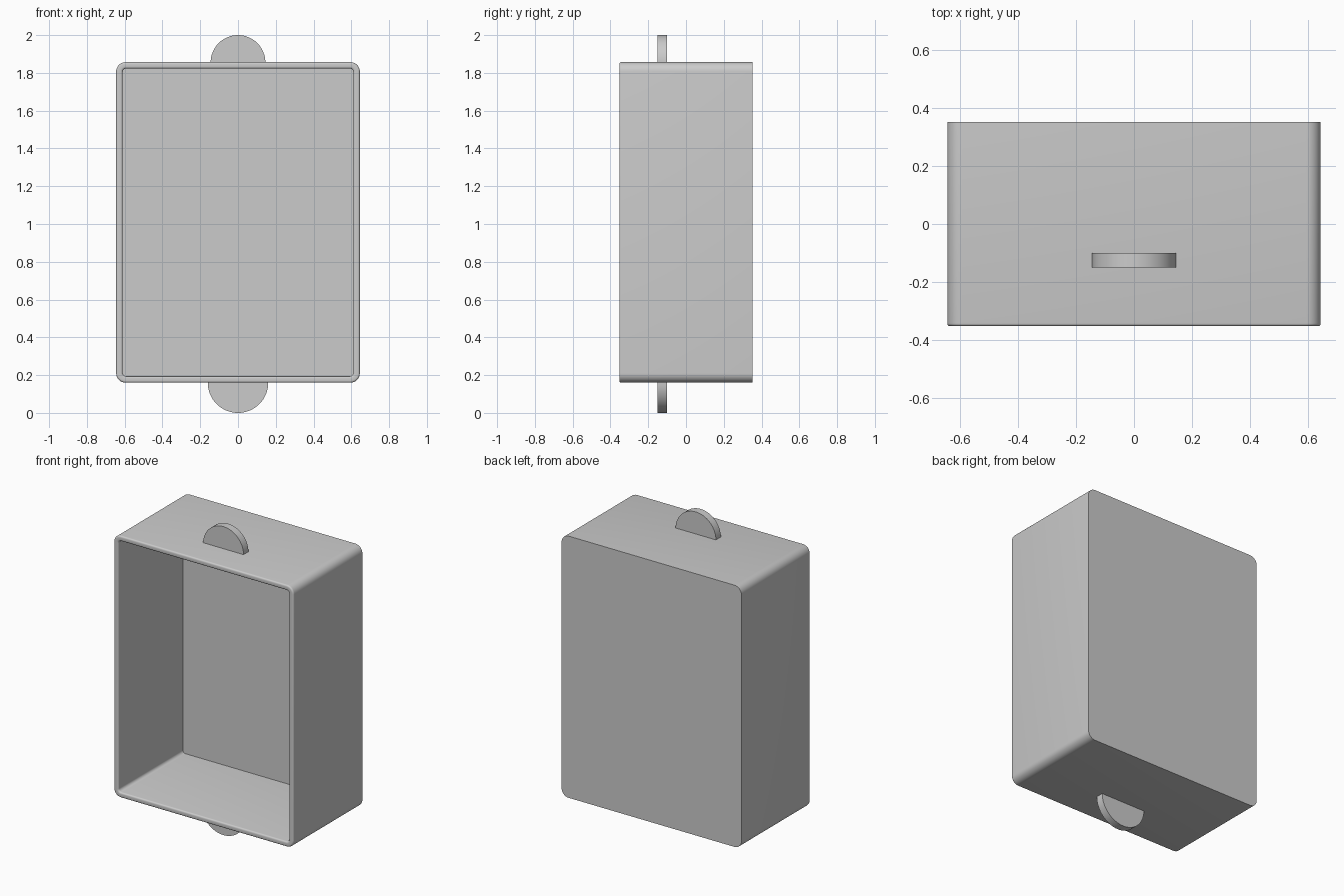
import bpy, bmesh
from math import sin, cos, pi, radians

cube = bpy.data.objects.get("Cube")
if cube:
    bpy.data.objects.remove(cube, do_unlink=True)

GREY = (0.6, 0.6, 0.6, 1)
mat = bpy.data.materials.new("plain grey")
mat.use_nodes = True
mat.diffuse_color = GREY
mat.node_tree.nodes["Principled BSDF"].inputs["Base Color"].default_value = GREY

HALF_W, HALF_D = 0.645, 0.353
BOTTOM, TOP = 0.16, 1.857
WALL, BACK, ROUND, RADIUS = 0.034, 0.045, 0.01, 0.05


def rounded_outline(inset, steps=8):
    """Rounded rectangle in x and z, pulled in by inset."""
    r = max(RADIUS - inset, 0.02)
    w = HALF_W - inset - r
    h = (TOP - BOTTOM) / 2 - inset - r
    mid = (TOP + BOTTOM) / 2
    points = []
    for i, (sx, sz) in enumerate([(1, 1), (-1, 1), (-1, -1), (1, -1)]):
        for k in range(steps + 1):
            a = (i + k / steps) * pi / 2
            points.append((sx * w + r * cos(a), mid + sz * h + r * sin(a)))
    return points


def loft(name, sections):
    """Join (outline, y) sections into a closed, smooth-shaded solid."""
    bm = bmesh.new()
    loops = [[bm.verts.new((x, y, z)) for x, z in pts] for pts, y in sections]
    n = len(loops[0])
    for a, b in zip(loops, loops[1:]):
        for i in range(n):
            j = (i + 1) % n
            bm.faces.new((a[i], a[j], b[j], b[i]))
    bm.faces.new(loops[0])
    bm.faces.new(loops[-1])
    bmesh.ops.recalc_face_normals(bm, faces=bm.faces)
    mesh = bpy.data.meshes.new(name)
    bm.to_mesh(mesh)
    bm.free()
    mesh.materials.append(mat)
    obj = bpy.data.objects.new(name, mesh)
    bpy.context.collection.objects.link(obj)
    bpy.ops.object.select_all(action='DESELECT')
    obj.select_set(True)
    bpy.context.view_layer.objects.active = obj
    bpy.ops.object.shade_smooth_by_angle(angle=radians(35))
    return obj


# Open-fronted case: outer wall, softened rim, then inner wall and back panel
rim = []
for k in range(5):
    a = k / 4 * pi / 2
    rim.append((ROUND * (1 - cos(a)), -HALF_D + ROUND * (1 - sin(a))))
inner_rim = [(WALL - inset, y) for inset, y in reversed(rim)]
profile = [(0, HALF_D)] + rim + inner_rim + [(WALL, HALF_D - BACK)]
loft("open_case", [(rounded_outline(inset), y) for inset, y in profile])


# Half-round tabs on the top and bottom
def tab(name, radius, z, up):
    pts = [(radius * cos(k / 32 * pi), z + up * radius * sin(k / 32 * pi))
           for k in range(33)]
    loft(name, [(pts, -0.15), (pts, -0.1)])


tab("top_tab", 2 - TOP + 0.002, TOP - 0.002, 1)
tab("bottom_tab", BOTTOM, BOTTOM, -1)
